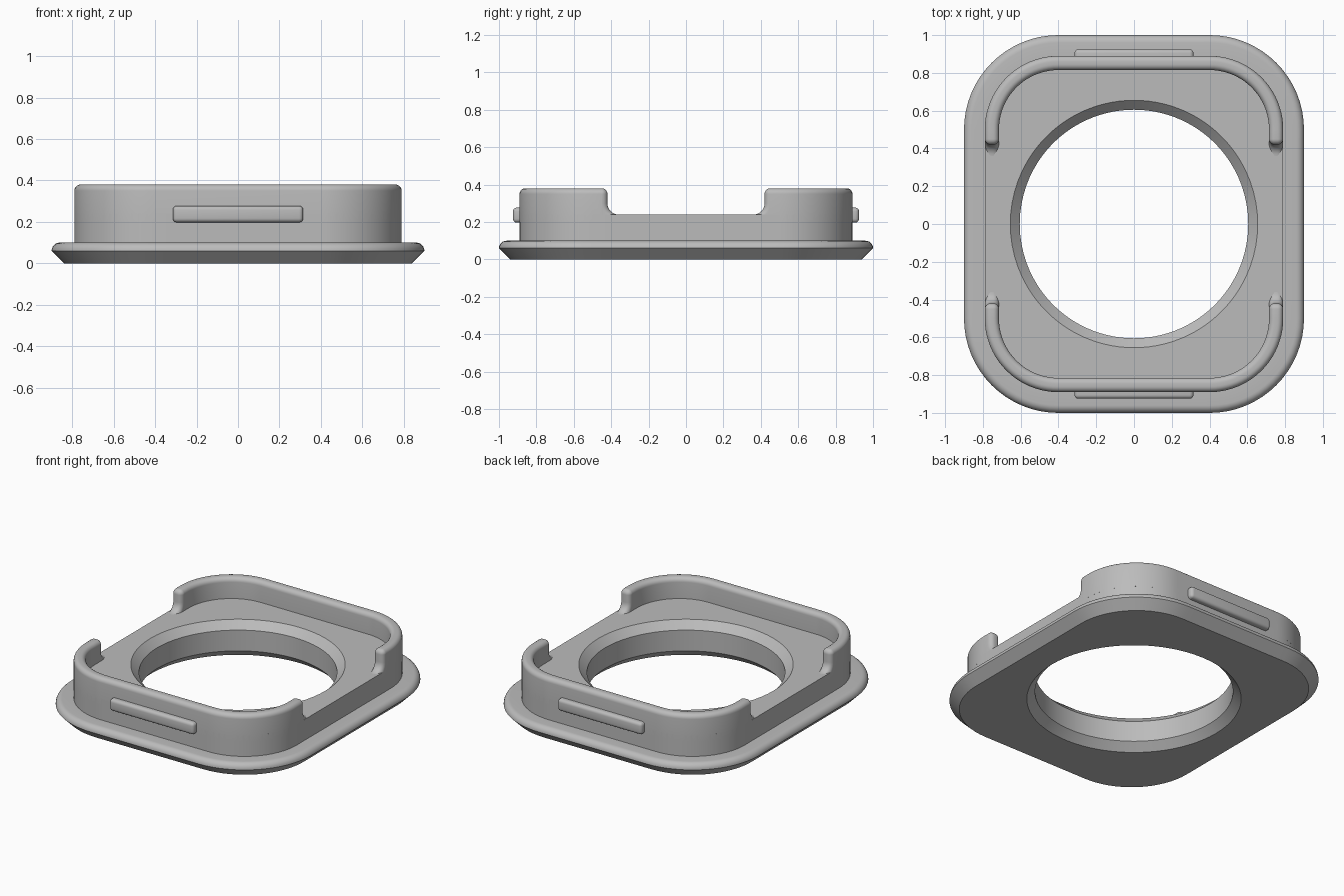
import bpy, bmesh
from math import pi, sin, cos, atan2

if "Cube" in bpy.data.objects:
    bpy.data.objects.remove(bpy.data.objects["Cube"], do_unlink=True)

grey = bpy.data.materials.new("plain grey")
grey.use_nodes = True
colour = (0.5, 0.5, 0.5, 1)
grey.diffuse_color = colour
grey.node_tree.nodes["Principled BSDF"].inputs["Base Color"].default_value = colour

CX, CY, R = 0.4, 0.5, 0.5            # corner centre and radius of the flange
FLOOR, TOP, BURIED = 0.24, 0.38, 0.2


def finish(name, bm):
    bmesh.ops.remove_doubles(bm, verts=bm.verts, dist=1e-5)
    bmesh.ops.recalc_face_normals(bm, faces=bm.faces)
    mesh = bpy.data.meshes.new(name)
    bm.to_mesh(mesh)
    bm.free()
    mesh.materials.append(grey)
    ob = bpy.data.objects.new(name, mesh)
    bpy.context.collection.objects.link(ob)
    bpy.ops.object.select_all(action='DESELECT')
    ob.select_set(True)
    bpy.context.view_layer.objects.active = ob
    bpy.ops.object.shade_smooth_by_angle(angle=0.6)
    return ob


def mirror(ob, x, y):
    mod = ob.modifiers.new("Mirror", 'MIRROR')
    mod.use_axis = (x, y, False)


def loft(bm, rings, closed):
    """Join rings of points with quads; each ring is a closed loop."""
    vs = [[bm.verts.new(p) for p in ring] for ring in rings]
    n = len(vs[0])
    for i in range(len(vs) if closed else len(vs) - 1):
        a, b = vs[i], vs[(i + 1) % len(vs)]
        for j in range(n):
            k = (j + 1) % n
            bm.faces.new((a[j], a[k], b[k], b[j]))
    return vs


def rounded_rect(inset, z, steps=16):
    r, pts = R - inset, []
    for q, (sx, sy) in enumerate(((1, 1), (-1, 1), (-1, -1), (1, -1))):
        for i in range(steps + 1):
            a = (q + i / steps) * pi / 2
            pts.append((sx * CX + r * cos(a), sy * CY + r * sin(a), z))
    out = []
    for i, p in enumerate(pts):      # divide the straight sides
        out.append(p)
        if i % (steps + 1) == steps:
            nxt = pts[(i + 1) % len(pts)]
            out += [tuple(u + (v - u) * k / 14 for u, v in zip(p, nxt)) for k in range(1, 14)]
    return out


def circle(r, z):
    angles = [atan2(y, x) for x, y, _ in rounded_rect(0.11, z)]
    return [(r * cos(a), r * sin(a), z) for a in angles]


# Flange, raised body and chamfered round opening
edge = [rounded_rect(0.04 * (1 - cos(t)), 0.06 + 0.04 * sin(t))
        for t in (i * pi / 12 for i in range(7))]
rings = [rounded_rect(0.06, 0)] + edge
rings += [rounded_rect(0.11, 0.1), rounded_rect(0.11, FLOOR),
          circle(0.655, FLOOR), circle(0.605, 0.19), circle(0.605, 0.05), circle(0.655, 0)]
bm = bmesh.new()
loft(bm, rings, True)
finish("base_ring", bm)

# Rim wall: one quarter swept along the edge, its end curving down to the floor
HALF, ROUND, FILLET = 0.0375, 0.03, 0.06
MID = R - 0.11 - HALF
END = CY + MID * pi / 2


def on_path(s):
    """Point and outward direction at distance s along the quarter rim."""
    if s <= CY:
        return CX + MID, s, 1, 0
    if s >= END:
        return max(CX + END - s, 0), CY + MID, 0, 1
    a = (s - CY) / MID
    return CX + MID * cos(a), CY + MID * sin(a), cos(a), sin(a)


stations = []                        # distance, height, top direction (along, up)
for i in range(9):
    a = i * pi / 16
    stations.append((0.36 + FILLET * sin(a), FLOOR + FILLET * (1 - cos(a)), -sin(a), cos(a)))
for i in range(9):
    a = i * pi / 16
    stations.append((0.45 - ROUND * cos(a), TOP - ROUND + ROUND * sin(a), -cos(a), sin(a)))
stations += [(CY + (END - CY) * i / 20, TOP, 0, 1) for i in range(21)]
stations.append((END + CX, TOP, 0, 1))

section = []                         # sideways offset, drop from the top
for i in range(7):
    a = i * pi / 12
    section.append((HALF - ROUND + ROUND * cos(a), ROUND * (1 - sin(a))))
section += [(-o, d) for o, d in reversed(section)]


def wall_ring(s, h, along, up):
    ring = []
    for o, d in section:
        x, y, nx, ny = on_path(s - along * d)
        ring.append((x + nx * o, y + ny * o, h - up * d))
    for k in (-1, 0):
        ring.append((ring[13 if k else 0][0], ring[13 if k else 0][1], BURIED))
    return ring


bm = bmesh.new()
vs = loft(bm, [wall_ring(*st) for st in stations], False)
bm.faces.new(vs[0])
mirror(finish("rim_wall", bm), True, True)

# Snap ridges on the front and back walls
bm = bmesh.new()
bmesh.ops.create_cube(bm, size=1)
for v in bm.verts:
    v.co.x *= 0.63
    v.co.y = -0.9 + v.co.y * 0.05
    v.co.z = 0.237 + v.co.z * 0.08
outer = [e for e in bm.edges if any(v.co.y < -0.9 for v in e.verts)]
bmesh.ops.bevel(bm, geom=outer, offset=0.02, segments=4, profile=0.5, affect='EDGES')
mirror(finish("snap_ridge", bm), False, True)
